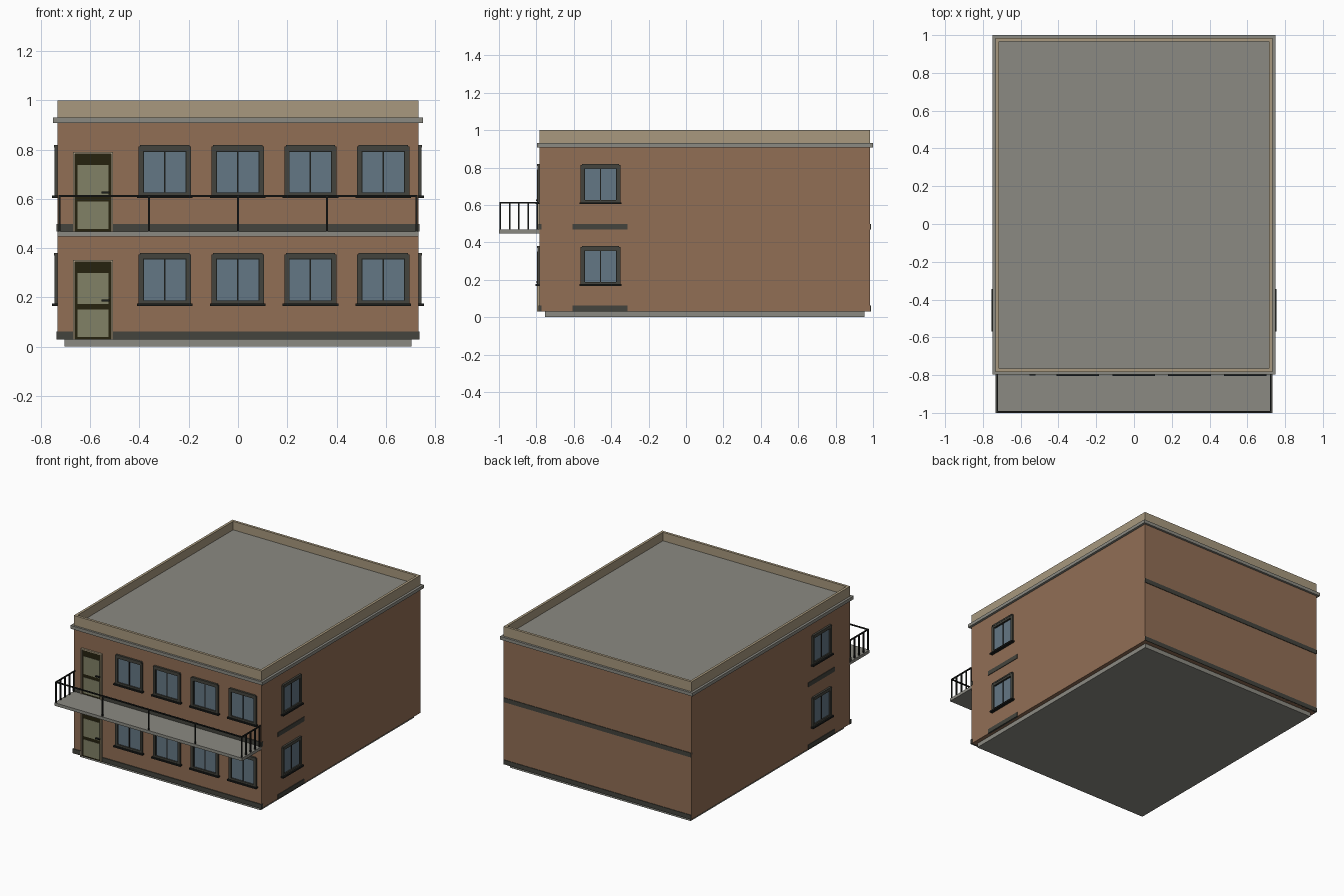
import bpy
import bmesh

if "Cube" in bpy.data.objects:
    bpy.data.objects.remove(bpy.data.objects["Cube"], do_unlink=True)


def material(name, *srgb):
    """Flat material from 0-255 colour values, converted to linear."""
    col = [((c / 255 + 0.055) / 1.055) ** 2.4 for c in srgb] + [1]
    m = bpy.data.materials.new(name)
    m.use_nodes = True
    m.diffuse_color = col
    m.node_tree.nodes["Principled BSDF"].inputs["Base Color"].default_value = col
    return m


BRICK = material("brick brown", 145, 110, 85)
CONCRETE = material("concrete grey", 139, 138, 130)
TAN = material("parapet tan", 168, 153, 126)
DARK = material("dark trim", 68, 68, 61)
GLASS = material("window glass", 100, 119, 133)
DOOR = material("door dark olive", 38, 34, 15)
PANEL = material("door panel olive", 129, 129, 102)
BLACK = material("black metal", 28, 30, 28)

X, FRONT, BACK = 0.733, -0.783, 0.985      # wall planes
FLOORS = (0.03, 0.468)                     # floor levels


def part(name, mat, boxes):
    """One mesh object from boxes given as x0, x1, y0, y1, z0, z1."""
    bm = bmesh.new()
    for b in boxes:
        lo, hi = b[0::2], b[1::2]
        for v in bmesh.ops.create_cube(bm, size=1)["verts"]:
            v.co = [max(l, h) if c > 0 else min(l, h) for c, l, h in zip(v.co, lo, hi)]
    me = bpy.data.meshes.new(name)
    bm.to_mesh(me)
    bm.free()
    me.materials.append(mat)
    ob = bpy.data.objects.new(name, me)
    bpy.context.collection.objects.link(ob)
    return ob


def ring(a0, a1, b0, b1, t):
    """Four rectangles forming a border of width t."""
    return [(a0, a0 + t, b0, b1), (a1 - t, a1, b0, b1),
            (a0 + t, a1 - t, b0, b0 + t), (a0 + t, a1 - t, b1 - t, b1)]


def on_wall(side, rect, depth):
    """Box standing out from a wall; rect is along-wall and height ranges."""
    u0, u1, z0, z1 = rect
    if side == "front":
        return (u0, u1, FRONT - depth, FRONT + 0.01, z0, z1)
    if side == "back":
        return (u0, u1, BACK - 0.01, BACK + depth, z0, z1)
    s = 1 if side == "left" else -1
    return (s * (X - 0.01), s * (X + depth), u0, u1, z0, z1)


def wall_part(name, mat, side, rects, depth):
    return part(name, mat, [on_wall(side, r, depth) for r in rects])


def window(side, tag, u, z0):
    w, h = 0.106, 0.205
    outer = (u - w, u + w, z0, z0 + h)
    inner = (u - w + 0.018, u + w - 0.018, z0 + 0.012, z0 + h - 0.018)
    wall_part("window_glass_" + tag, GLASS, side, [inner], 0.003)
    wall_part("window_frame_" + tag, DARK, side, ring(*outer, 0.018), 0.012)
    wall_part("window_sash_" + tag, BLACK, side,
              ring(*inner, 0.004) + [(u - 0.003, u + 0.003, inner[2], inner[3])], 0.006)
    wall_part("window_lintel_" + tag, DARK, side,
              [(u - w + 0.006, u + w - 0.006, z0 + h - 0.004, z0 + h + 0.006)], 0.014)
    wall_part("window_sill_" + tag, BLACK, side,
              [(u - w - 0.007, u + w + 0.007, z0 - 0.004, z0 + 0.006)], 0.022)


def door(tag, z):
    x0, x1, top = -0.67, -0.508, z + 0.322
    wall_part("door_leaf_" + tag, DOOR, "front", [(x0 + 0.008, x1 - 0.008, z, top - 0.008)], 0.006)
    wall_part("door_frame_" + tag, TAN, "front",
              [(x0, x0 + 0.008, z, top), (x1 - 0.008, x1, z, top),
               (x0 + 0.008, x1 - 0.008, top - 0.008, top)], 0.013)
    wall_part("door_panels_" + tag, PANEL, "front",
              [(-0.652, -0.526, z + 0.01, z + 0.122),
               (-0.652, -0.526, z + 0.144, z + 0.27)], 0.008)
    wall_part("door_handle_" + tag, BLACK, "front", [(-0.553, -0.522, z + 0.154, z + 0.161)], 0.02)


# Main masses
part("plinth", CONCRETE, [(-0.705, 0.705, -0.755, 0.955, 0, 0.03)])
part("walls", BRICK, [(-X, X, FRONT, BACK, 0.03, 0.91)])
part("cornice", CONCRETE, [(-0.75, 0.75, -0.797, 1.0, 0.908, 0.931)])
part("roof_deck", CONCRETE, [(-0.72, 0.72, -0.77, 0.972, 0.92, 0.94)])
part("parapet", TAN, [r + (0.93, 1.0) for r in ring(-X, X, FRONT, BACK, 0.018)])

# Storeys: trim bands, windows and door
for n, z in zip(("lower", "upper"), FLOORS):
    lo, hi = z, z + 0.031
    wall_part("front_band_" + n, DARK, "front", [(-X - 0.004, -0.67, lo, hi), (-0.508, X + 0.004, lo, hi)], 0.006)
    wall_part("back_band_" + n, DARK, "back", [(-X, X, lo, hi)], 0.004)
    for i in range(4):
        window("front", f"front_{n}_{i + 1}", -0.297 + i * 0.2955, z + 0.14)
    for side in ("left", "right"):
        window(side, f"{side}_{n}", -0.457, z + 0.14)
        wall_part(f"{side}_band_{n}", DARK, side, [(-0.607, -0.313, lo, hi)], 0.004)
    door(n, z)

# Balcony slab and railing
part("balcony_slab", CONCRETE, [(-X, X, -1.0, FRONT + 0.01, 0.447, 0.468)])
rail_x, rail_y, r, rail_top = 0.724, -0.993, 0.004, 0.616
bars = [(-rail_x - r, rail_x + r, rail_y - r, rail_y + r, rail_top - 2 * r, rail_top)]
for i in range(5):
    x = -rail_x + i * rail_x / 2
    bars.append((x - r, x + r, rail_y - r, rail_y + r, 0.46, rail_top - 2 * r))
for s in (-1, 1):
    x = s * rail_x
    bars.append((x - r, x + r, rail_y + r, FRONT, rail_top - 2 * r, rail_top))
    for i in range(1, 5):
        y = rail_y + i * 0.0495
        bars.append((x - r, x + r, y - r, y + r, 0.46, rail_top - 2 * r))
part("balcony_railing", BLACK, bars)
